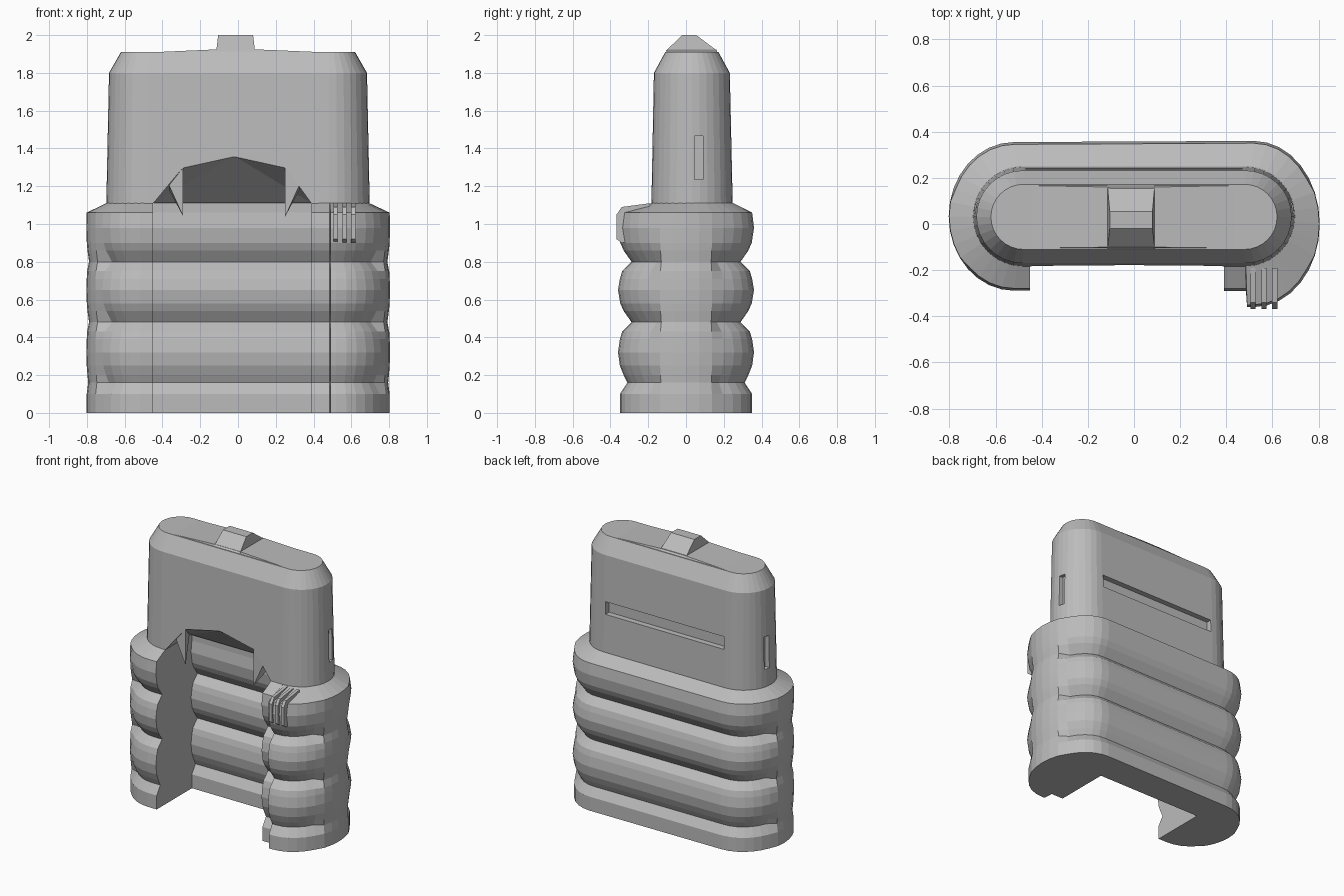
import bpy, bmesh, math
from mathutils import Vector

if "Cube" in bpy.data.objects:
    bpy.data.objects.remove(bpy.data.objects["Cube"])

grey = bpy.data.materials.new("plain grey")
grey.diffuse_color = (0.5, 0.5, 0.5, 1)
grey.use_nodes = True
grey.node_tree.nodes["Principled BSDF"].inputs["Base Color"].default_value = grey.diffuse_color


def make(name, bm):
    bmesh.ops.recalc_face_normals(bm, faces=bm.faces)
    me = bpy.data.meshes.new(name)
    bm.to_mesh(me)
    bm.free()
    ob = bpy.data.objects.new(name, me)
    bpy.context.collection.objects.link(ob)
    me.materials.append(grey)
    return ob


def loft(name, rings):
    """Skin a stack of equal length rings and cap both ends."""
    bm = bmesh.new()
    vs = [[bm.verts.new(p) for p in r] for r in rings]
    n = len(vs[0])
    for a, b in zip(vs, vs[1:]):
        for i in range(n):
            j = (i + 1) % n
            bm.faces.new((a[i], a[j], b[j], b[i]))
    bm.faces.new(vs[0][::-1])
    bm.faces.new(vs[-1])
    return make(name, bm)


def hull(name, pts):
    bm = bmesh.new()
    for p in pts:
        bm.verts.new(p)
    bmesh.ops.convex_hull(bm, input=bm.verts)
    bmesh.ops.dissolve_limit(bm, angle_limit=0.01, verts=bm.verts, edges=bm.edges)
    return make(name, bm)


def box(name, x0, x1, y0, y1, z0, z1):
    return hull(name, [(x, y, z) for x in (x0, x1) for y in (y0, y1) for z in (z0, z1)])


def boolean(target, tool, op):
    m = target.modifiers.new(op, 'BOOLEAN')
    m.operation, m.object, m.solver = op, tool, 'EXACT'
    bpy.context.view_layer.objects.active = target
    bpy.ops.object.modifier_apply(modifier=m.name)
    bpy.data.objects.remove(tool)


def arc(cx, cy, rx, ry, a0, a1, n):
    return [(cx + rx * math.cos(math.radians(a0 + (a1 - a0) * i / n)),
             cy + ry * math.sin(math.radians(a0 + (a1 - a0) * i / n))) for i in range(n + 1)]


# ribbed grip: outline with one thicker arm, inset by height to form the ribs
outline = (arc(.52, 0, .285, .36, -90, 90, 16)
           + arc(-.52, .033, .283, .322, 90, 270, 16)
           + [(.485, -.29), (.49, -.36)])
ribs = [(0, .01), (.1, .01), (.16, .05), (.2, .03), (.25, .01), (.32, 0), (.39, .01),
        (.43, .022), (.48, .072), (.54, .03), (.58, .012), (.65, 0), (.71, .01),
        (.75, .022), (.8, .072), (.86, .03), (.9, .012), (.98, 0), (1.06, .01)]


def inset(p, d=None, radius=None):
    core = Vector((max(-.48, min(.48, p[0])), .035))
    v = Vector(p) - core
    if radius:
        return core + v.normalized() * radius
    if -.17 < p[1] < .14:            # grooves fade out round the ends
        d *= .2
    return core + v.normalized() * (v.length - d)


rings = [[(*inset(p, d), z) for p in outline] for z, d in ribs]
rings.append([(*inset(p, radius=.218), 1.11) for p in outline])
body = loft("housing", rings)


# tapered upper case
def stadium(hx, y0, y1, z):
    r, cy = (y1 - y0) / 2, (y0 + y1) / 2
    return [(x, y, z) for x, y in arc(hx - r, cy, r, r, -90, 90, 16)
            + arc(r - hx, cy, r, r, 90, 270, 16)]


boolean(body, loft("upper_case", [stadium(.70, -.185, .25, 1.0), stadium(.697, -.183, .247, 1.12),
                                  stadium(.683, -.17, .232, 1.8),
                                  stadium(.62, -.11, .172, 1.91)]), 'UNION')

# front channel with a ribbed back wall
prof = [(-.6, -.1), (.12, -.1)] + [(.11 + d, z) for z, d in ribs] + [(.12, 1.11), (-.6, 1.11)]
boolean(body, loft("channel_cutter", [[(x, y, z) for y, z in prof] for x in (-.45, .39)]),
        'DIFFERENCE')

# sloping arch above the channel
arch = [(-.448, 1.11), (-.29, 1.3), (-.02, 1.36), (.25, 1.3), (.388, 1.11)]
boolean(body, hull("arch_cutter", [(x, -.185, z) for x, z in arch]
                   + [(x, y, 1.0) for x in (-.448, .388) for y in (-.185, .1)]
                   + [(x, .1, 1.112) for x in (-.448, .388)]), 'DIFFERENCE')

# recessed slots on the back and both ends
boolean(body, box("back_slot_cutter", -.47, .47, .2, .4, 1.38, 1.47), 'DIFFERENCE')
for s in (-1, 1):
    boolean(body, box("end_slot_cutter", s * .66, s * .9, .045, .09, 1.235, 1.465), 'DIFFERENCE')
body.name = "housing"

# small gussets under the arch
for name, x, s in (("left_gusset", -.29, -1), ("right_gusset", .25, 1)):
    hull(name, [(x, -.18, 1.3), (x + s * .075, -.18, 1.205), (x, -.18, 1.04),
                (x + s * .075, -.03, 1.18)])

# crowned lid and ridge on top
hull("lid_crown", [(x, y, 1.908) for x in (-.48, .48) for y in (-.105, .167)]
     + [(x, y, 1.925) for x in (-.1, .08) for y in (-.1, .16)])
ridge = [(-.108, 1.915), (-.02, 2.0), (.055, 2.0), (.168, 1.915)]
hull("top_ridge", [(x, y, z) for (y, z) in ridge
                   for x in ((-.115, .09) if z < 1.95 else (-.105, .08))])

# grip teeth on the thicker arm
for i in range(3):
    x = .505 + i * .047
    hull("grip_tooth_%d" % (i + 1), [(x + dx, y, z) for dx in (0, .022) for y, z in
                                     ((-.19, 1.11), (-.34, 1.09), (-.368, 1.05),
                                      (-.368, .92), (-.34, .9), (-.19, .92))])
